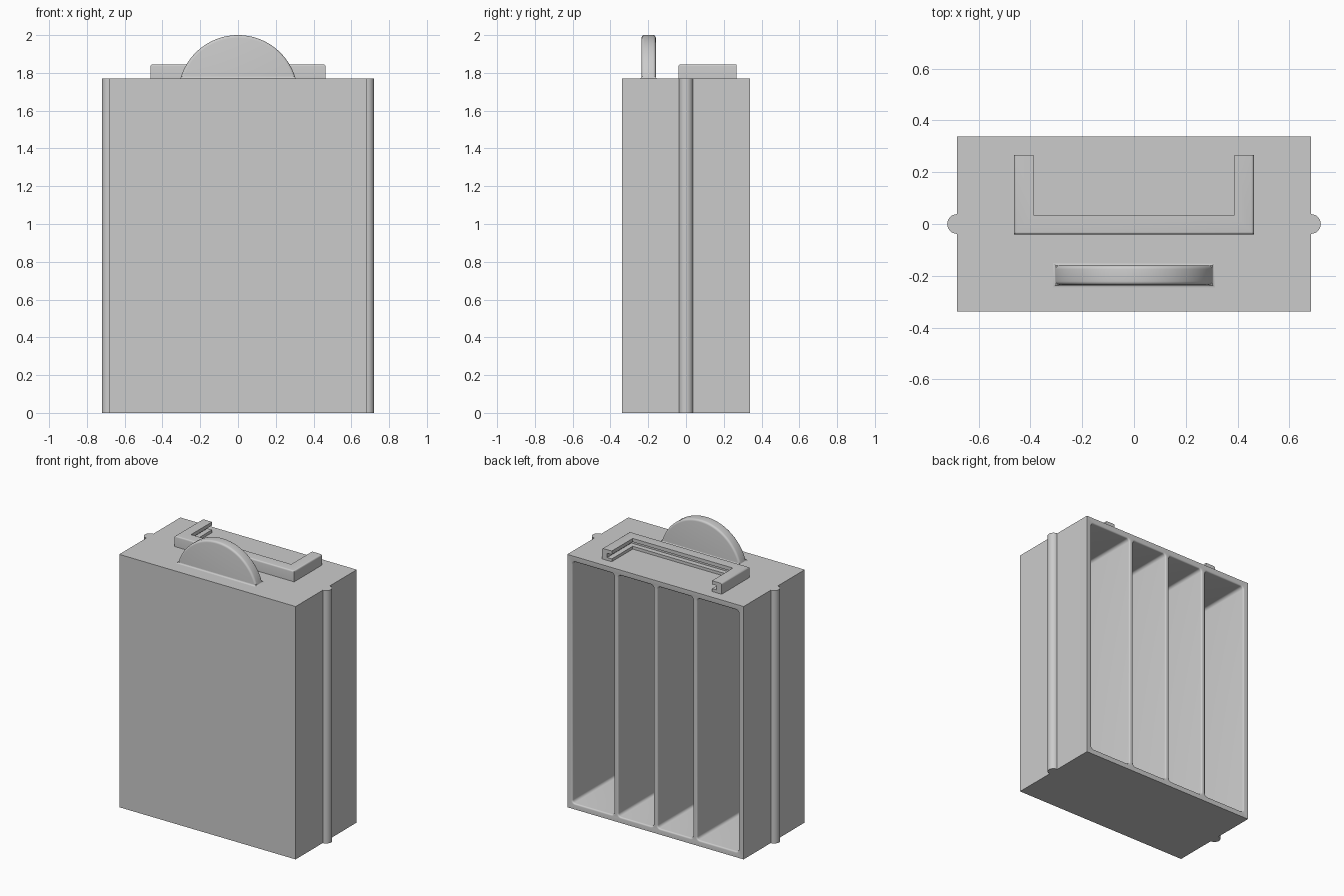
import bpy, bmesh
from math import sin, cos, pi, acos
from mathutils import Vector

cube = bpy.data.objects.get("Cube")
if cube:
    bpy.data.objects.remove(cube, do_unlink=True)

W, D, H = 0.683, 0.338, 1.77      # half width, half depth, body height
WALL = 0.04

grey = bpy.data.materials.new("plain grey")
grey.use_nodes = True
grey.diffuse_color = (0.6, 0.6, 0.6, 1)
grey.node_tree.nodes["Principled BSDF"].inputs["Base Color"].default_value = (0.6, 0.6, 0.6, 1)


def loft(name, rings):
    """Skin a stack of equal-length rings and cap both ends."""
    bm = bmesh.new()
    loops = [[bm.verts.new(p) for p in ring] for ring in rings]
    n = len(loops[0])
    for a, b in zip(loops, loops[1:]):
        for i in range(n):
            j = (i + 1) % n
            bm.faces.new((a[i], a[j], b[j], b[i]))
    bm.faces.new(loops[0])
    bm.faces.new(loops[-1])
    bmesh.ops.recalc_face_normals(bm, faces=bm.faces[:])
    mesh = bpy.data.meshes.new(name)
    bm.to_mesh(mesh)
    bm.free()
    mesh.materials.append(grey)
    obj = bpy.data.objects.new(name, mesh)
    bpy.context.collection.objects.link(obj)
    return obj


def activate(obj):
    bpy.ops.object.select_all(action='DESELECT')
    obj.select_set(True)
    bpy.context.view_layer.objects.active = obj


def smooth(obj):
    activate(obj)
    bpy.ops.object.shade_smooth_by_angle(angle=0.6)


def box_ring(x0, x1, y0, y1, z):
    return [(x0, y0, z), (x1, y0, z), (x1, y1, z), (x0, y1, z)]


def rounded_ring(x0, x1, z0, z1, y, r, grow, steps=5):
    """Rounded rectangle in the xz plane, widened by grow."""
    pts = []
    corners = [(x1 - r, z1 - r), (x0 + r, z1 - r), (x0 + r, z0 + r), (x1 - r, z0 + r)]
    for q, (cx, cz) in enumerate(corners):
        for s in range(steps + 1):
            a = (q + s / steps) * pi / 2
            pts.append((cx + (r + grow) * cos(a), y, cz + (r + grow) * sin(a)))
    return pts


# Body with four pockets open to the back, mouths rounded over
body = loft("body", [box_ring(-W, W, -D, D, z) for z in (0, H)])
F = 0.01
for x0, x1 in ((-0.643, -0.322), (-0.289, -0.016), (0.016, 0.289), (0.322, 0.643)):
    sections = [(-D + WALL, 0)]
    sections += [(D - F + F * sin(k * pi / 8), F * (1 - cos(k * pi / 8))) for k in range(5)]
    sections += [(D + 0.05, F)]
    cutter = loft("pocket_cutter", [rounded_ring(x0, x1, WALL, H - WALL, y, 0.02, g)
                                    for y, g in sections])
    cutter.hide_render = True
    activate(body)
    cut = body.modifiers.new("pocket", 'BOOLEAN')
    cut.operation = 'DIFFERENCE'
    cut.solver = 'EXACT'
    cut.object = cutter
    bpy.ops.object.modifier_apply(modifier=cut.name)
    bpy.data.objects.remove(cutter, do_unlink=True)
smooth(body)

# Half-round rails down both sides
for side, label in ((1, "left"), (-1, "right")):
    arc = [(side * (W + 0.038 * cos(a)), 0.038 * sin(a))
           for a in [-pi / 2 + pi * k / 16 for k in range(17)]]
    smooth(loft(label + "_side_rail", [[(x, y, z) for x, y in arc] for z in (0, H)]))

# U-shaped slotted channel on top, open to the back
T, CH = 0.075, 0.075
profile = [(0, 0), (T, 0)]
profile += [(T - F + F * cos(k * pi / 8), CH - F + F * sin(k * pi / 8)) for k in range(5)]
profile += [(0, CH), (0, 0.05), (0.035, 0.05), (0.035, 0.02), (0, 0.02)]
path = [((-0.388, 0.267), (-1, 0)), ((-0.388, 0.035), (-1, -1)),
        ((0.388, 0.035), (1, -1)), ((0.388, 0.267), (1, 0))]
smooth(loft("top_channel", [[(px + dx * u, py + dy * u, H + v) for u, v in profile]
                            for (px, py), (dx, dy) in path]))

# Round finger tab with softened rim
R, CZ = 0.317, 1.683
Y0, Y1, B = -0.235, -0.16, 0.014


def tab_ring(y, inset):
    r = R - inset
    half = acos((H - CZ) / r)
    return [(r * sin(a), y, CZ + r * cos(a))
            for a in [half * (k / 24 - 1) for k in range(49)]]


edge = [(B * (1 - sin(k * pi / 8)), B * (1 - cos(k * pi / 8))) for k in range(5)]
rings = [tab_ring(Y0 + i, s) for s, i in reversed([(a, b) for a, b in edge])]
rings = [tab_ring(Y0 + B * (1 - cos(k * pi / 8)), B * (1 - sin(k * pi / 8))) for k in range(5)]
rings += [tab_ring(Y1 - B * (1 - cos(k * pi / 8)), B * (1 - sin(k * pi / 8)))
          for k in reversed(range(5))]
smooth(loft("finger_tab", rings))

# Small fillet where the tab meets the top
skirt = []
for k in range(5):
    a = k * pi / 8
    g, z = 0.01 * (1 - sin(a)), H + 0.01 * (1 - cos(a))
    skirt.append(box_ring(-0.302 - g, 0.302 + g, Y0 - g, Y1 + g, z))
smooth(loft("tab_fillet", skirt))
